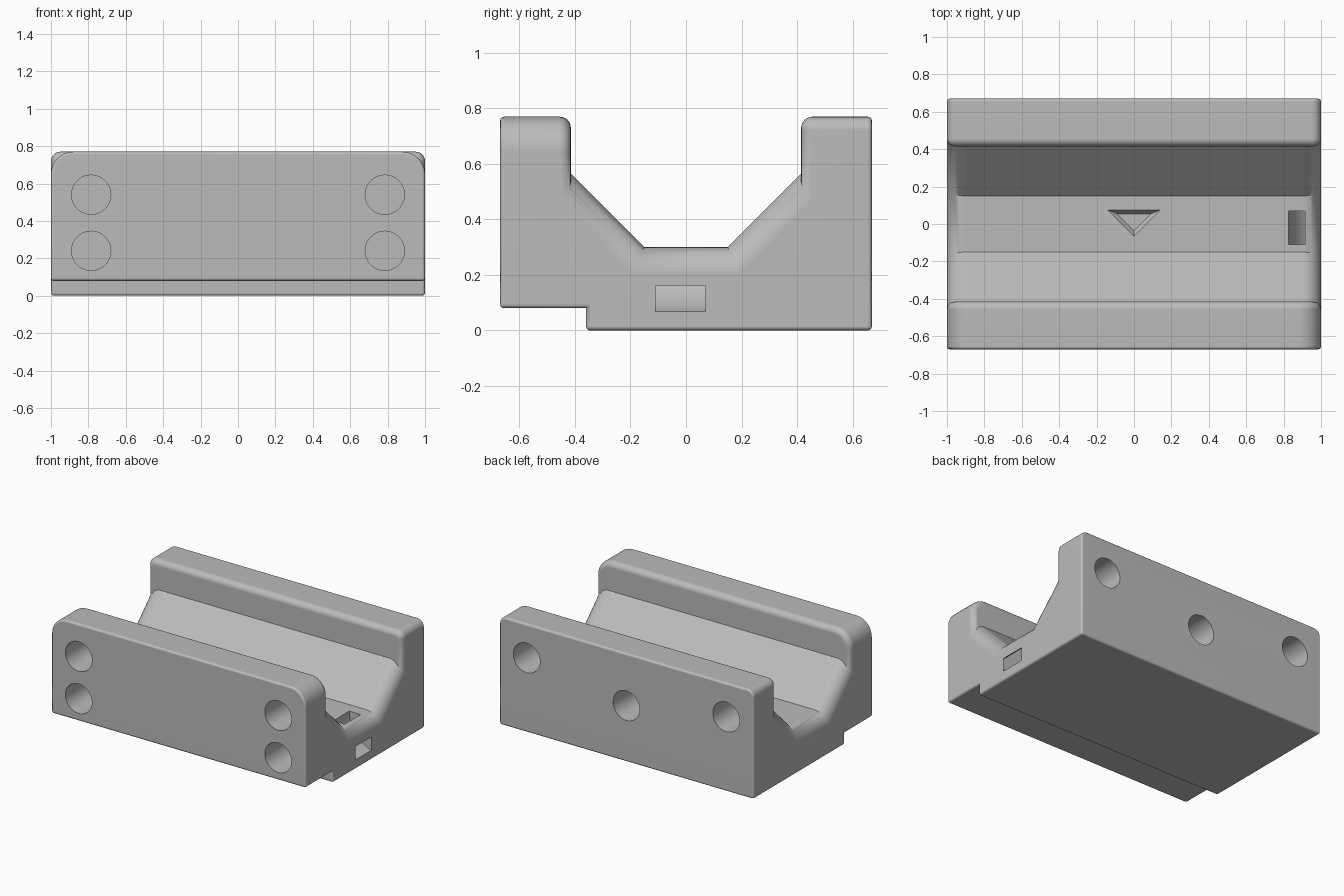
import bpy, bmesh, math
from mathutils import Vector, Matrix

cube = bpy.data.objects.get("Cube")
if cube:
    bpy.data.objects.remove(cube, do_unlink=True)

grey = bpy.data.materials.new("plain_grey")
grey.use_nodes = True
colour = (0.5, 0.5, 0.5, 1)
grey.diffuse_color = colour
grey.node_tree.nodes["Principled BSDF"].inputs["Base Color"].default_value = colour


def prism(near, far):
    """Closed solid between two matching outlines."""
    bm = bmesh.new()
    a = [bm.verts.new(p) for p in near]
    b = [bm.verts.new(p) for p in far]
    bm.faces.new(a)
    bm.faces.new(b)
    n = len(a)
    for i in range(n):
        j = (i + 1) % n
        bm.faces.new((a[i], a[j], b[j], b[i]))
    bmesh.ops.recalc_face_normals(bm, faces=bm.faces)
    return bm


def round_edges(bm, test, radius, segments):
    """Round every edge whose midpoint and direction pass the test."""
    chosen = []
    for e in bm.edges:
        p, q = (v.co for v in e.verts)
        if test((p + q) / 2, (q - p).normalized()):
            chosen.append(e)
    bmesh.ops.bevel(bm, geom=chosen, offset=radius, offset_type='OFFSET',
                    segments=segments, profile=0.5, affect='EDGES')


def make(name, bm):
    bmesh.ops.recalc_face_normals(bm, faces=bm.faces)
    mesh = bpy.data.meshes.new(name)
    bm.to_mesh(mesh)
    bm.free()
    mesh.materials.append(grey)
    ob = bpy.data.objects.new(name, mesh)
    bpy.context.collection.objects.link(ob)
    return ob


# Base with the V-shaped trough and the step under the front
section = [(-.67, .08), (-.36, .08), (-.36, 0), (.67, 0), (.67, .3), (.48, .63),
           (.15, .3), (-.15, .3), (-.48, .63), (-.67, .3)]
bm = prism([(-1, y, z) for y, z in section], [(1, y, z) for y, z in section])
round_edges(bm, lambda m, d: abs(m.x) > .99 and m.z > .29 and abs(m.y) < .47, .1, 8)


def lower_rim(m, d):
    inner_corner = abs(m.y + .36) < .001 and abs(m.z - .08) < .001
    return not inner_corner and (m.z < .09 or (abs(m.y) > .66 and abs(m.x) > .99))


round_edges(bm, lower_rim, .015, 3)
block = make("cradle_block", bm)


# Two upright walls
def wall(name, side, corner):
    outer, inner = side * .67, side * .415
    outline = [(-1, .2), (1, .2), (1, .77), (-1, .77)]
    bm = prism([(x, outer, z) for x, z in outline], [(x, inner, z) for x, z in outline])
    round_edges(bm, lambda m, d: abs(d.y) > .9 and m.z > .7, corner, 8)
    round_edges(bm, lambda m, d: abs(m.y - inner) < .001 and m.z > .21, .04, 6)
    round_edges(bm, lambda m, d: abs(m.y - outer) < .001 and m.z > .21, .015, 3)
    return make(name, bm)


walls = [wall("front_wall", -1, .12), wall("back_wall", 1, .05)]
cutters = []


# Blind round holes in the front and back
def hole(x, z, side):
    bm = bmesh.new()
    place = Matrix.Translation((x, side * .615, z)) @ Matrix.Rotation(math.pi / 2, 4, 'X')
    bmesh.ops.create_cone(bm, cap_ends=True, segments=40, radius1=.105, radius2=.105,
                          depth=.37, matrix=place)
    cutters.append(make("hole_cutter", bm))


for x in (-.785, .785):
    hole(x, .54, -1)
    hole(x, .24, -1)
    hole(x, .53, 1)
hole(0, .4, 1)

# Tapered triangular pocket in the trough floor
centre = Vector((0, .017, 0))
corners = [Vector((-.14, .075, 0)), Vector((.14, .075, 0)), Vector((0, -.065, 0))]


def triangle(scale, z):
    return [centre + (c - centre) * scale + Vector((0, 0, z)) for c in corners]


cutters.append(make("pocket_cutter", prism(triangle(1.35, .33), triangle(.65, .27))))

# Curved strap slot from the trough floor to the right end
angles = [math.radians(165 + 105 * i / 14) for i in range(15)]
arc = [(r, a) for r, run in ((.243, angles), (.155, angles[::-1])) for a in run]
ring = [(1.07 + r * math.cos(a), .3 + r * math.sin(a)) for r, a in arc]
cutters.append(make("slot_cutter", prism([(x, -.11, z) for x, z in ring],
                                         [(x, .07, z) for x, z in ring])))

# Join the walls, cut the openings and shade
bpy.ops.object.select_all(action='DESELECT')
bpy.context.view_layer.objects.active = block
block.select_set(True)
for tool in walls + cutters:
    mod = block.modifiers.new(tool.name, 'BOOLEAN')
    mod.operation = 'UNION' if tool in walls else 'DIFFERENCE'
    mod.solver = 'EXACT'
    mod.object = tool
    bpy.ops.object.modifier_apply(modifier=mod.name)
for tool in walls + cutters:
    bpy.data.objects.remove(tool, do_unlink=True)
bpy.ops.object.shade_smooth_by_angle(angle=math.radians(35))
normals = block.modifiers.new("even_shading", 'WEIGHTED_NORMAL')
normals.keep_sharp = True
